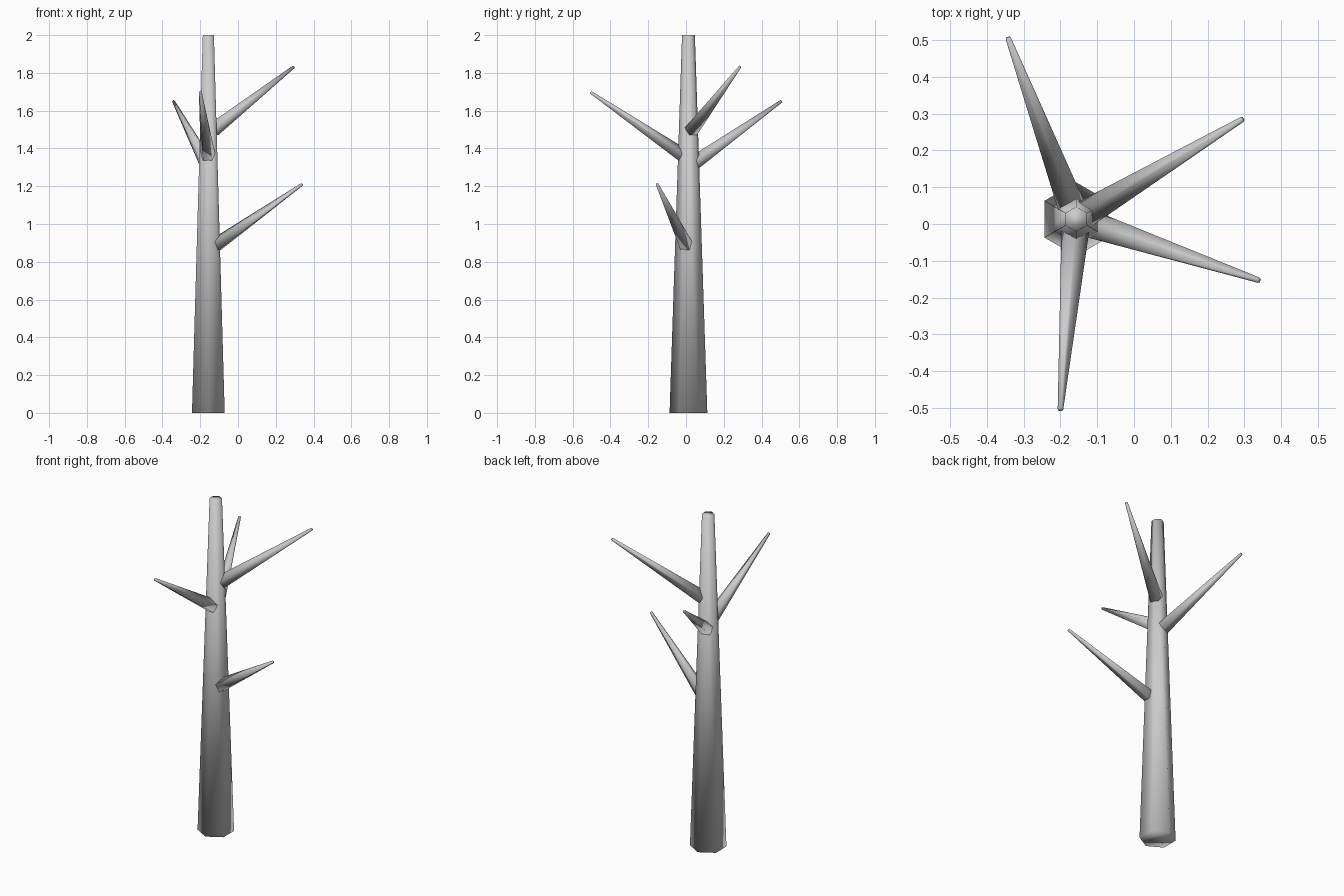
import bpy
from mathutils import Vector, Matrix
from math import pi

cube = bpy.data.objects.get("Cube")
if cube:
    bpy.data.objects.remove(cube)

bark = bpy.data.materials.new("grey_bark")
bark.use_nodes = True
GREY = (0.6, 0.6, 0.6, 1)
bark.diffuse_color = GREY
bark.node_tree.nodes["Principled BSDF"].inputs["Base Color"].default_value = GREY

AXIS = Vector((-0.157, 0.013, 0))
BASE_R, TOP_R, HEIGHT = 0.1, 0.034, 2.0


def limb(name, start, end, r1, r2, sides, spin):
    """Tapered capped limb between two points, smooth all over."""
    d = end - start
    bpy.ops.mesh.primitive_cone_add(vertices=sides, radius1=r1, radius2=r2, depth=d.length)
    ob = bpy.context.object
    ob.name = name
    # local y is kept in the vertical plane of the limb
    z = d.normalized()
    side = Vector((d.y, -d.x, 0))
    x = side.normalized() if side.length > 1e-6 else Vector((1, 0, 0))
    y = z.cross(x)
    rot = Matrix((x, y, z)).transposed() @ Matrix.Rotation(spin, 3, 'Z')
    ob.data.transform(rot.to_4x4())
    ob.location = (start + end) / 2
    ob.data.materials.append(bark)
    bpy.ops.object.shade_smooth()
    return ob


# Trunk: six sides, one corner towards the front
limb("trunk", AXIS, AXIS + Vector((0, 0, HEIGHT)), BASE_R, TOP_R, 6, 0)

# Branches: five sides with a corner underneath, rooted just inside the bark
branches = {
    "front_branch": (1.363, (-0.2, -0.505, 1.697)),
    "upper_left_branch": (1.498, (0.295, 0.285, 1.832)),
    "back_branch": (1.323, (-0.342, 0.505, 1.65)),
    "lower_left_branch": (0.888, (0.34, -0.153, 1.21)),
}
for name, (z, tip) in branches.items():
    tip = Vector(tip)
    out = tip - AXIS
    out.z = 0
    trunk_r = BASE_R + (TOP_R - BASE_R) * z / HEIGHT
    root = AXIS + out.normalized() * trunk_r * 0.6 + Vector((0, 0, z))
    limb(name, root, tip, 0.04, 0.008, 5, pi)
